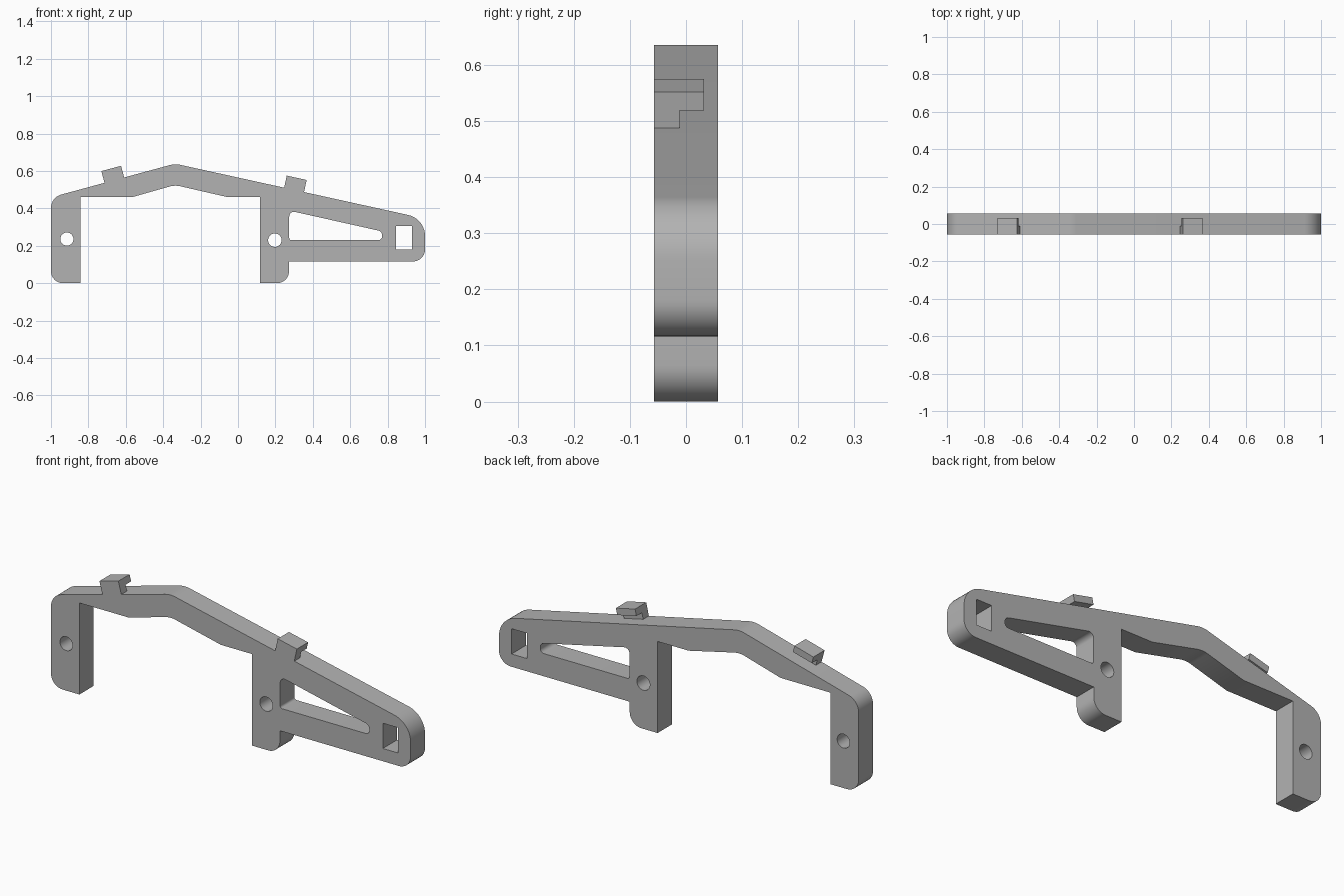
import bpy
import bmesh
import math
from mathutils import Vector

if "Cube" in bpy.data.objects:
    bpy.data.objects.remove(bpy.data.objects["Cube"])

HALF = 0.057  # half thickness of the plate

grey = bpy.data.materials.new("plain grey")
grey.use_nodes = True
colour = (0.45, 0.45, 0.45, 1)
grey.diffuse_color = colour
grey.node_tree.nodes["Principled BSDF"].inputs["Base Color"].default_value = colour


def rounded(corners, steps=10):
    """Turn (x, z, radius) corners into a filleted outline."""
    out = []
    for i, (x, z, r) in enumerate(corners):
        p = Vector((x, z))
        if not r:
            out.append(p)
            continue
        a = (Vector(corners[i - 1][:2]) - p).normalized()
        b = (Vector(corners[(i + 1) % len(corners)][:2]) - p).normalized()
        half = a.angle(b) / 2
        centre = p + (a + b).normalized() * (r / math.sin(half))
        start = p + a * (r / math.tan(half)) - centre
        end = p + b * (r / math.tan(half)) - centre
        sweep = start.angle(end)
        for k in range(steps + 1):
            t = k / steps
            arc = start * math.sin((1 - t) * sweep) + end * math.sin(t * sweep)
            out.append(centre + arc / math.sin(sweep))
    return out


def circle(x, z, r, n=32):
    return [Vector((x + r * math.cos(k * math.tau / n), z + r * math.sin(k * math.tau / n)))
            for k in range(n)]


def plate(name, loops, y0, y1):
    """Extrude an outline with holes from y0 to y1."""
    curve = bpy.data.curves.new(name + "_profile", "CURVE")
    curve.dimensions = "2D"
    curve.fill_mode = "BOTH"
    curve.extrude = (y1 - y0) / 2
    for loop in loops:
        spline = curve.splines.new("POLY")
        spline.points.add(len(loop) - 1)
        for point, v in zip(spline.points, loop):
            point.co = (v.x, v.y, 0, 1)
        spline.use_cyclic_u = True
    helper = bpy.data.objects.new(name + "_helper", curve)
    bpy.context.collection.objects.link(helper)
    graph = bpy.context.evaluated_depsgraph_get()
    mesh = bpy.data.meshes.new_from_object(helper.evaluated_get(graph))
    bpy.data.objects.remove(helper)

    bm = bmesh.new()
    bm.from_mesh(mesh)
    bmesh.ops.remove_doubles(bm, verts=bm.verts, dist=0.0001)
    for v in bm.verts:  # stand the profile upright
        v.co = (v.co.x, (y0 + y1) / 2 - v.co.z, v.co.y)
    bmesh.ops.recalc_face_normals(bm, faces=bm.faces)
    bm.to_mesh(mesh)
    bm.free()
    mesh.materials.clear()
    mesh.materials.append(grey)
    obj = bpy.data.objects.new(name, mesh)
    bpy.context.collection.objects.link(obj)
    bpy.ops.object.select_all(action="DESELECT")
    obj.select_set(True)
    bpy.context.view_layer.objects.active = obj
    bpy.ops.object.shade_smooth_by_angle(angle=math.radians(25))
    return obj


def hook(name, x, z, angle):
    """L-shaped clip: stem at the front, lip reaching back; x, z is its top centre."""
    section = [(-HALF, -0.09), (-0.012, -0.09), (-0.012, -0.034),
               (0.032, -0.034), (0.032, 0), (-HALF, 0)]
    along = Vector((math.cos(angle), 0, math.sin(angle)))
    up = Vector((-math.sin(angle), 0, math.cos(angle)))
    bm = bmesh.new()
    verts = [bm.verts.new(Vector((x, y, z)) + up * h - along * 0.0545) for y, h in section]
    face = bm.faces.new(verts)
    new = bmesh.ops.extrude_face_region(bm, geom=[face])["geom"]
    bmesh.ops.translate(bm, vec=along * 0.109,
                        verts=[g for g in new if isinstance(g, bmesh.types.BMVert)])
    bmesh.ops.recalc_face_normals(bm, faces=bm.faces)
    mesh = bpy.data.meshes.new(name)
    bm.to_mesh(mesh)
    bm.free()
    mesh.materials.append(grey)
    bpy.context.collection.objects.link(bpy.data.objects.new(name, mesh))


# Bracket body: two legs, peaked arch and tapered arm
outline = rounded([
    (-1, 0, 0.065), (-0.842, 0, 0), (-0.842, 0.46, 0), (-0.566, 0.46, 0),
    (-0.337, 0.525, 0.12), (-0.055, 0.46, 0), (0.118, 0.46, 0), (0.118, 0, 0),
    (0.273, 0, 0.065), (0.273, 0.116, 0), (1, 0.116, 0.065),
    (1, 0.345, 0.115), (-0.337, 0.639, 0.12), (-1, 0.459, 0.075)])
arm_window = rounded([
    (0.274, 0.23, 0.012), (0.77, 0.23, 0.02), (0.77, 0.277, 0.025), (0.274, 0.388, 0.025)])
slot = rounded([(0.845, 0.18, 0), (0.93, 0.18, 0), (0.93, 0.307, 0), (0.845, 0.307, 0)])
holes = [circle(-0.915, 0.236, 0.035), circle(0.197, 0.23, 0.036)]
plate("bracket_body", [outline, arm_window, slot] + holes, -HALF, HALF)

# Clips on the top edge
hook("right_hook", -0.678, 0.6135, math.radians(15))
hook("left_hook", 0.314, 0.5635, math.radians(-12.4))
